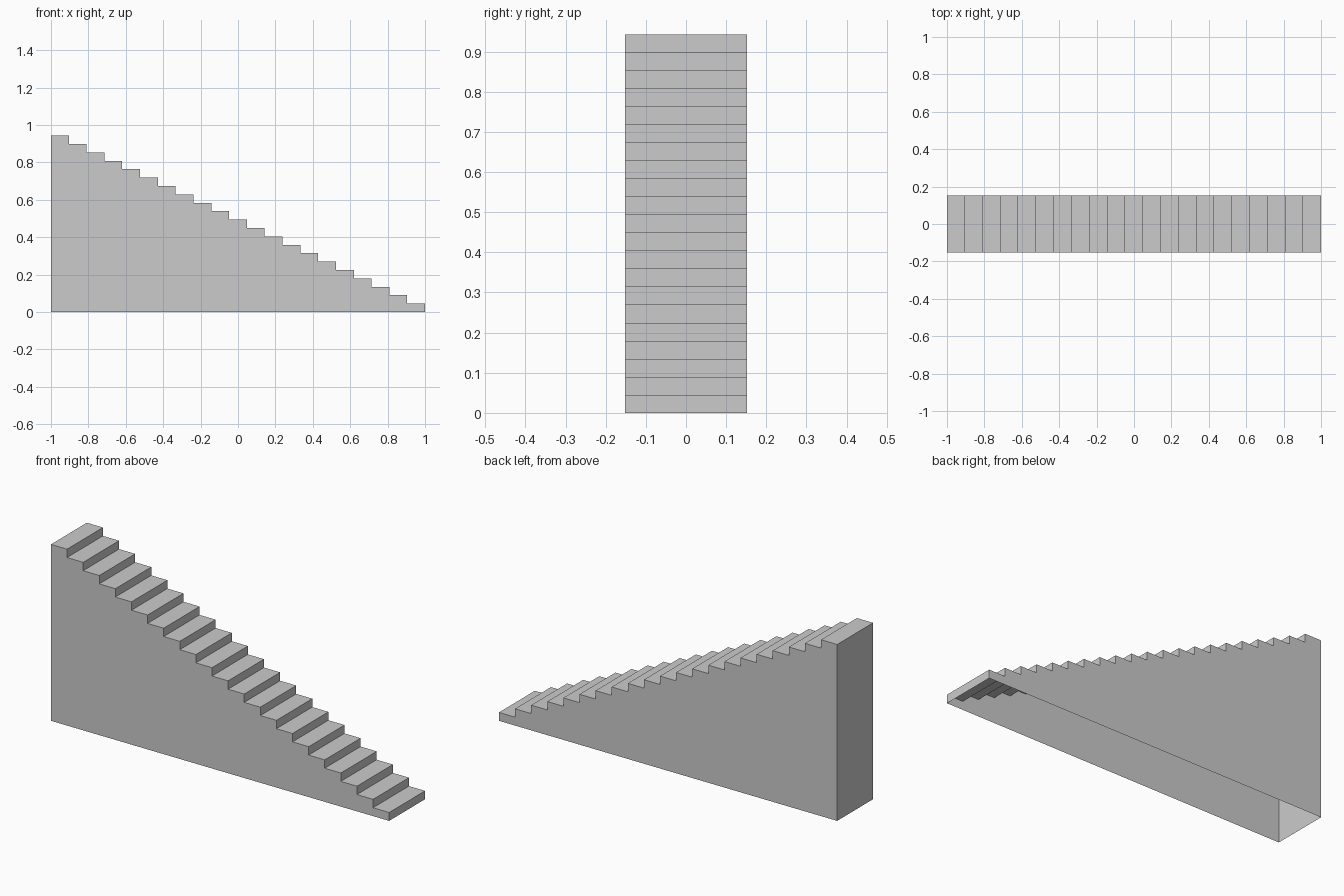
import bpy, bmesh

if "Cube" in bpy.data.objects:
    bpy.data.objects.remove(bpy.data.objects["Cube"])

STEPS = 21
LENGTH, HEIGHT, WIDTH = 2.0, 0.943, 0.303
tread, rise = LENGTH / STEPS, HEIGHT / STEPS

# Side profile: floor line, then the steps climbing towards -x
profile = [(-1.0, 0.0), (1.0, 0.0)]
for i in range(STEPS):
    x = 1.0 - i * tread
    profile += [(x, (i + 1) * rise), (x - tread, (i + 1) * rise)]

bm = bmesh.new()
front = [bm.verts.new((x, -WIDTH / 2, z)) for x, z in profile]
back = [bm.verts.new((x, WIDTH / 2, z)) for x, z in profile]

# Side walls
bm.faces.new(front)
bm.faces.new(back[::-1])

# Risers, treads and tall end wall; the underside (first edge) stays open
n = len(profile)
for i in range(1, n):
    j = (i + 1) % n
    bm.faces.new((front[j], front[i], back[i], back[j]))

mesh = bpy.data.meshes.new("staircase")
bm.to_mesh(mesh)
bm.free()
bpy.context.collection.objects.link(bpy.data.objects.new("staircase", mesh))
